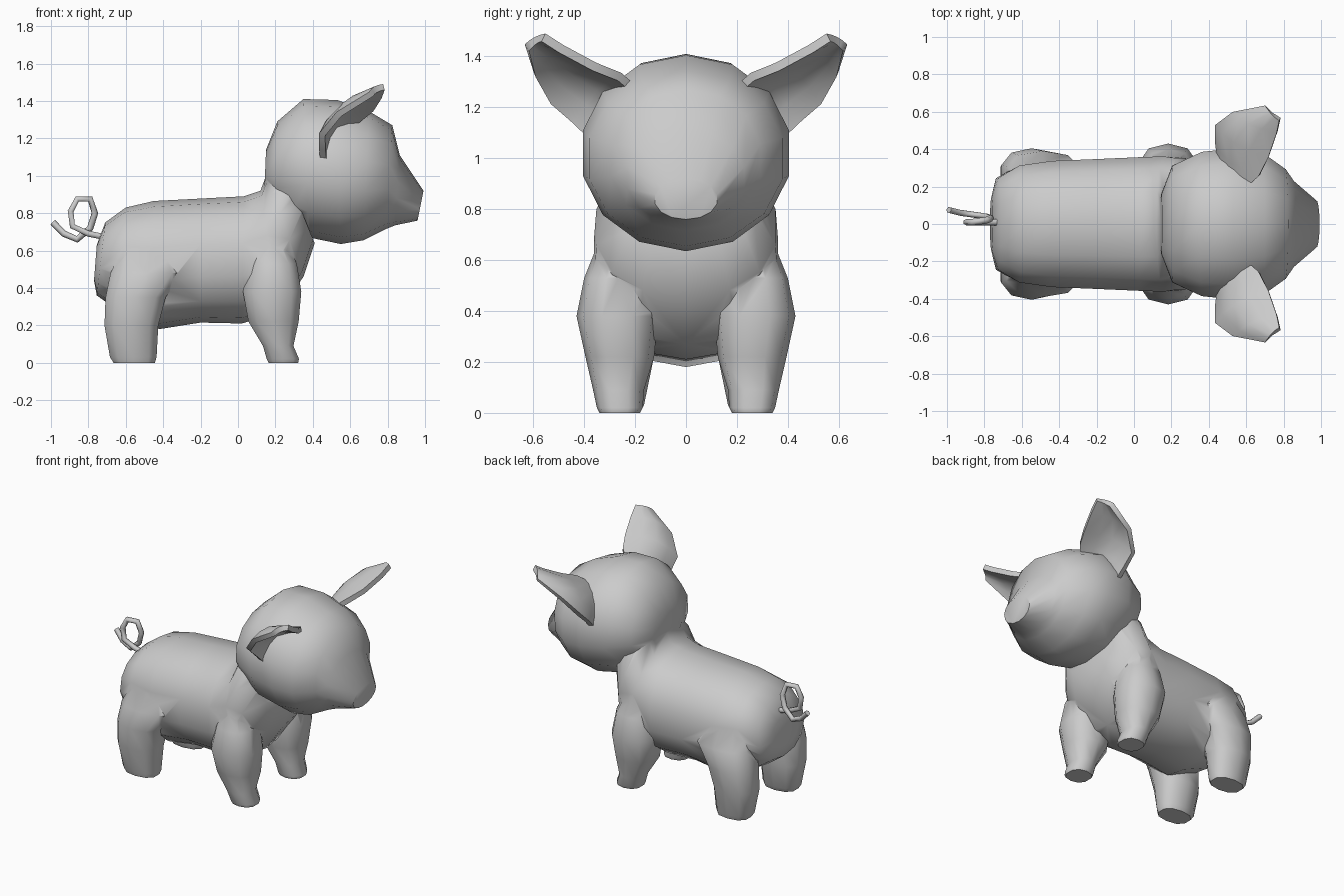
import bpy, bmesh
from math import sin, cos, pi, radians
from mathutils import Vector

if "Cube" in bpy.data.objects:
    bpy.data.objects.remove(bpy.data.objects["Cube"])


def add_mesh(name, bm):
    bmesh.ops.recalc_face_normals(bm, faces=bm.faces[:])
    me = bpy.data.meshes.new(name)
    bm.to_mesh(me)
    bm.free()
    ob = bpy.data.objects.new(name, me)
    bpy.context.collection.objects.link(ob)
    return ob


def section(c, u, v, n=14, e=2.0):
    """Rounded cross-section about c with half axes u and v."""
    def power(t):
        return abs(t) ** (2 / e) * (1 if t >= 0 else -1)
    c, u, v = Vector(c), Vector(u), Vector(v)
    return [c + u * power(sin(2 * pi * i / n)) + v * power(cos(2 * pi * i / n))
            for i in range(n)]


def loft(name, rings):
    """Skin a closed tube over the rings and cap both ends."""
    bm = bmesh.new()
    rows = [[bm.verts.new(p) for p in r] for r in rings]
    n = len(rows[0])
    for a, b in zip(rows, rows[1:]):
        for i in range(n):
            j = (i + 1) % n
            bm.faces.new((a[i], a[j], b[j], b[i]))
    bm.faces.new(rows[0])
    bm.faces.new(rows[-1])
    return add_mesh(name, bm)


def spine_loft(name, profile, e):
    """profile rows: bottom x, bottom z, top x, top z, half width."""
    rings = []
    for bx, bz, tx, tz, w in profile:
        lo, hi = Vector((bx, 0, bz)), Vector((tx, 0, tz))
        rings.append(section((lo + hi) / 2, (0, w, 0), (hi - lo) / 2, 14, e))
    return loft(name, rings)


def leg(name, levels, side):
    """levels rows: z, x min, x max, y min, y max."""
    rings = [section(((x0 + x1) / 2, side * (y0 + y1) / 2, z),
                     ((x1 - x0) / 2, 0, 0), (0, (y1 - y0) / 2, 0), 10, 2.4)
             for z, x0, x1, y0, y1 in levels]
    return loft(name, rings)


def activate(ob):
    bpy.ops.object.select_all(action='DESELECT')
    ob.select_set(True)
    bpy.context.view_layer.objects.active = ob


# Torso with rump, belly and neck
body = spine_loft("body", [
    (-.77, .44, -.755, .63, .14), (-.755, .36, -.71, .75, .25),
    (-.63, .27, -.60, .83, .32), (-.42, .18, -.45, .865, .345),
    (-.20, .215, -.20, .878, .355), (.02, .21, .03, .89, .365),
    (.22, .27, .12, .92, .37), (.35, .46, .15, 1.0, .36),
    (.41, .64, .22, 1.1, .28)], 2.25)

# Head with snout
head = spine_loft("head", [
    (.14, .90, .15, 1.14, .16), (.20, .80, .21, 1.29, .32),
    (.38, .67, .35, 1.41, .395), (.55, .635, .53, 1.405, .415),
    (.67, .655, .70, 1.345, .39), (.79, .715, .825, 1.27, .30),
    (.84, .735, .865, 1.11, .235), (.96, .76, .992, .92, .125)], 2.05)

# Legs
front = [(0, .16, .325, .18, .34), (.02, .15, .33, .17, .35),
         (.09, .13, .30, .165, .365), (.22, .05, .33, .125, .395),
         (.38, .02, .345, .11, .43), (.53, .05, .32, .12, .40),
         (.68, .10, .25, .16, .34)]
back = [(0, -.67, -.44, .18, .34), (.03, -.69, -.43, .165, .35),
        (.20, -.72, -.42, .13, .385), (.35, -.715, -.38, .12, .405),
        (.48, -.69, -.28, .12, .39), (.62, -.62, -.36, .15, .32)]
parts = [head]
for side, label in ((1, "left"), (-1, "right")):
    parts.append(leg("front_leg_" + label, front, side))
    parts.append(leg("back_leg_" + label, back, side))

# Merge head and legs into one skin
for p in parts:
    activate(body)
    m = body.modifiers.new("union", 'BOOLEAN')
    m.operation, m.solver, m.object = 'UNION', 'EXACT', p
    bpy.ops.object.modifier_apply(modifier=m.name)
    bpy.data.objects.remove(p)
activate(body)
bpy.ops.object.shade_smooth_by_angle(angle=radians(50))

# Ears: cupped sheets, rows are inner edge, outer edge, cup depth
ear_rows = [((.58, .18, 1.25), (.46, .36, 1.06), .05),
            ((.67, .26, 1.32), (.45, .44, 1.14), .065),
            ((.72, .36, 1.36), (.45, .53, 1.22), .065),
            ((.765, .49, 1.43), (.54, .595, 1.33), .045),
            ((.78, .56, 1.475), (.71, .625, 1.435), .01)]
back_dir = Vector((-.69, -.09, .72))
for side, label in ((1, "left"), (-1, "right")):
    bm = bmesh.new()
    rows = []
    for a, b, d in ear_rows:
        row = []
        for k in range(5):
            p = Vector(a).lerp(Vector(b), k / 4) + back_dir * d * sin(pi * k / 4)
            row.append(bm.verts.new((p.x, p.y * side, p.z)))
        rows.append(row)
    for a, b in zip(rows, rows[1:]):
        for k in range(4):
            bm.faces.new((a[k], a[k + 1], b[k + 1], b[k]))
    ear = add_mesh("ear_" + label, bm)
    m = ear.modifiers.new("thickness", 'SOLIDIFY')
    m.thickness, m.offset = .035, 0
    activate(ear)
    bpy.ops.object.modifier_apply(modifier=m.name)
    bpy.ops.object.shade_smooth_by_angle(angle=radians(60))

# Curly tail
path = [(-.70, .01, .67), (-.80, .01, .69), (-.885, .01, .73),
        (-.895, .01, .81), (-.86, .01, .875), (-.79, .02, .875),
        (-.765, .03, .80), (-.79, .04, .72), (-.86, .05, .66),
        (-.93, .06, .69), (-.99, .075, .75)]
cu = bpy.data.curves.new("tail", 'CURVE')
cu.dimensions = '3D'
cu.bevel_depth, cu.bevel_resolution, cu.use_fill_caps = .018, 1, True
sp = cu.splines.new('POLY')
sp.points.add(len(path) - 1)
for pt, co in zip(sp.points, path):
    pt.co = (*co, 1)
sp.use_smooth = True
bpy.context.collection.objects.link(bpy.data.objects.new("tail", cu))
